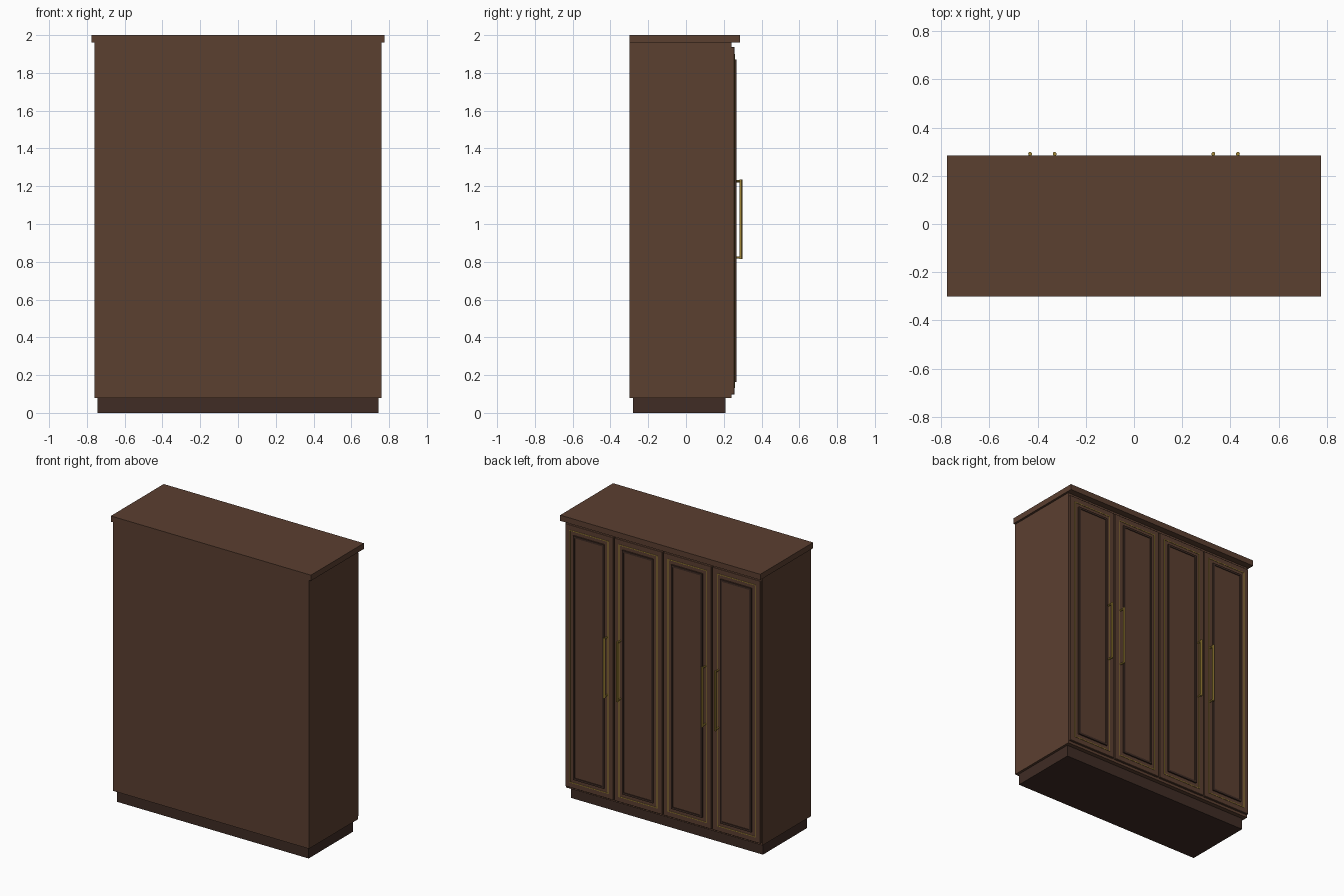
import bpy, bmesh
from mathutils import Matrix, Vector

if "Cube" in bpy.data.objects:
    bpy.data.objects.remove(bpy.data.objects["Cube"])


def material(name, rgb):
    m = bpy.data.materials.new(name)
    m.diffuse_color = (*rgb, 1)
    m.use_nodes = True
    m.node_tree.nodes["Principled BSDF"].inputs["Base Color"].default_value = m.diffuse_color
    return m


WOOD = material("walnut", (0.105, 0.05, 0.03))
DARK = material("dark_walnut", (0.05, 0.025, 0.018))
BRASS = material("brass", (0.36, 0.24, 0.04))


def finish(name, bm, mat):
    bmesh.ops.recalc_face_normals(bm, faces=bm.faces)
    me = bpy.data.meshes.new(name)
    bm.to_mesh(me)
    bm.free()
    me.materials.append(mat)
    ob = bpy.data.objects.new(name, me)
    bpy.context.collection.objects.link(ob)
    return ob


def box(name, x0, x1, y0, y1, z0, z1, mat, bevel=0):
    bm = bmesh.new()
    size = Matrix.Diagonal((x1 - x0, y1 - y0, z1 - z0, 1))
    centre = Vector((x0 + x1, y0 + y1, z0 + z1)) / 2
    bmesh.ops.create_cube(bm, size=1, matrix=Matrix.Translation(centre) @ size)
    if bevel:
        bmesh.ops.bevel(bm, geom=bm.edges[:], offset=bevel, segments=1, affect='EDGES')
    return finish(name, bm, mat)


def frame(name, x0, x1, z0, z1, y0, y1, w, mat):
    """Rectangular mitred frame of strip width w."""
    bm = bmesh.new()
    rings = []
    for inset, y in ((0, y0), (0, y1), (w, y1), (w, y0)):
        a, b, c, d = x0 + inset, x1 - inset, z0 + inset, z1 - inset
        rings.append([bm.verts.new(p) for p in ((a, y, c), (b, y, c), (b, y, d), (a, y, d))])
    for i in range(4):
        r, s = rings[i], rings[(i + 1) % 4]
        for j in range(4):
            k = (j + 1) % 4
            bm.faces.new((r[j], r[k], s[k], s[j]))
    return finish(name, bm, mat)


def rod(name, a, b, radius, mat):
    a, b = Vector(a), Vector(b)
    bm = bmesh.new()
    rot = (b - a).to_track_quat('Z', 'Y').to_matrix().to_4x4()
    bmesh.ops.create_cone(bm, cap_ends=True, segments=12, radius1=radius, radius2=radius,
                          depth=(b - a).length, matrix=Matrix.Translation((a + b) / 2) @ rot)
    ob = finish(name, bm, mat)
    bpy.context.view_layer.objects.active = ob
    ob.select_set(True)
    bpy.ops.object.shade_smooth_by_angle()
    ob.select_set(False)
    return ob


# Carcass
box("plinth", -0.743, 0.743, -0.28, 0.21, 0, 0.08, DARK)
box("carcass", -0.76, 0.76, -0.30, 0.24, 0.08, 1.96, WOOD)
box("cornice", -0.775, 0.775, -0.30, 0.285, 1.96, 2.0, WOOD)

# Four doors, handles on the meeting edge of each pair
Z0, Z1 = 0.097, 1.937
for i in range(4):
    cx = -0.57 + 0.38 * i
    x0, x1 = cx - 0.186, cx + 0.186
    box(f"door_{i}", x0, x1, 0.24, 0.257, Z0, Z1, WOOD, 0.002)
    frame(f"brass_inlay_{i}", x0 + 0.036, x1 - 0.036, Z0 + 0.036, Z1 - 0.036,
          0.255, 0.2595, 0.005, BRASS)
    frame(f"door_moulding_{i}", x0 + 0.066, x1 - 0.066, Z0 + 0.066, Z1 - 0.066,
          0.255, 0.267, 0.014, DARK)
    box(f"door_panel_{i}", x0 + 0.079, x1 - 0.079, 0.255, 0.262, Z0 + 0.079, Z1 - 0.079, WOOD)
    hx = (-0.38 if i < 2 else 0.38) + (-0.051 if i % 2 == 0 else 0.051)
    rod(f"handle_bar_{i}", (hx, 0.291, 0.815), (hx, 0.291, 1.235), 0.008, BRASS)
    for z in (0.823, 1.227):
        rod(f"handle_post_{i}", (hx, 0.255, z), (hx, 0.291, z), 0.006, BRASS)
